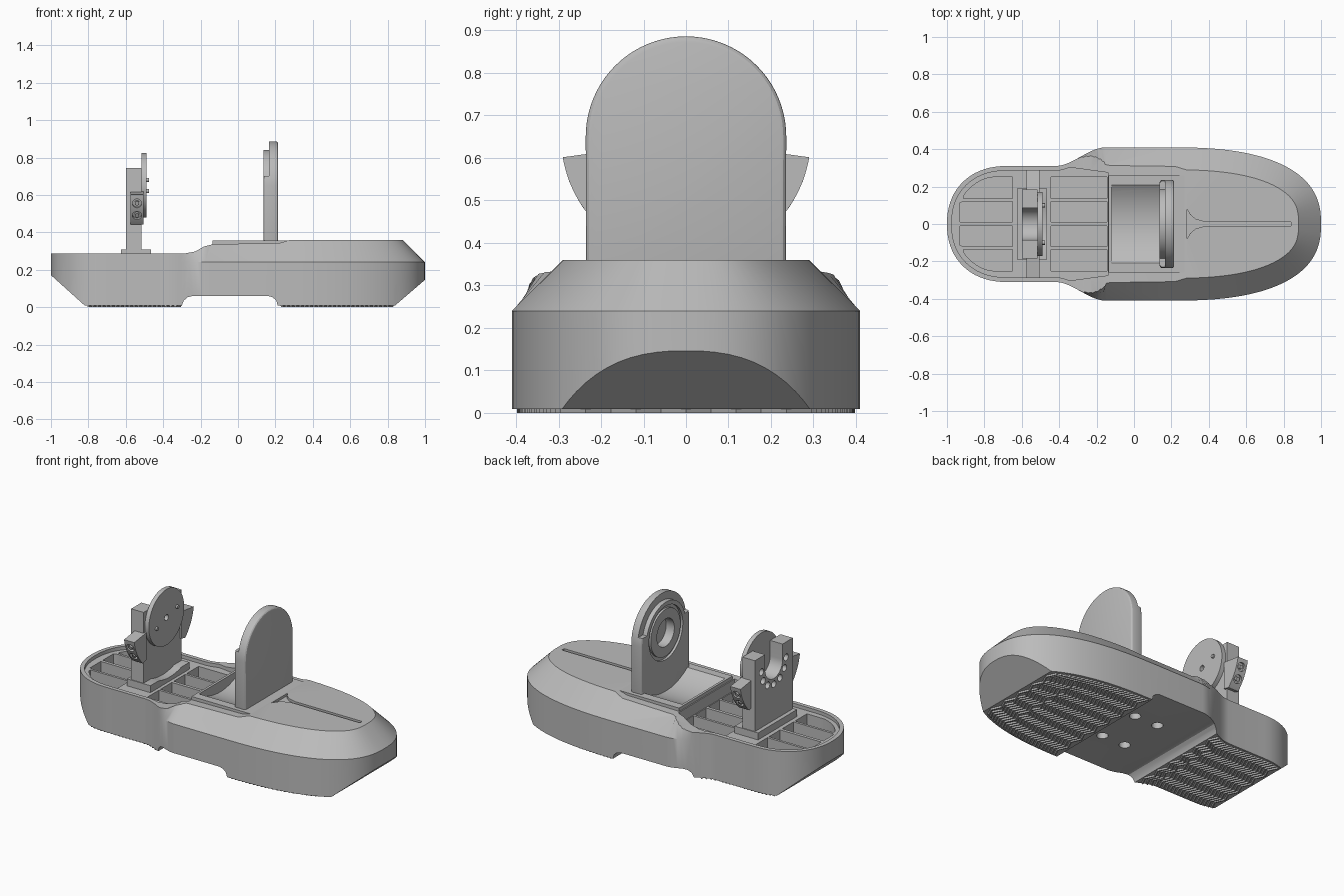
import bpy, bmesh, math
from mathutils import Vector, Matrix

if "Cube" in bpy.data.objects:
    bpy.data.objects.remove(bpy.data.objects["Cube"])

GREY = (0.5, 0.5, 0.5, 1)
mat = bpy.data.materials.new("mid grey")
mat.use_nodes = True
mat.diffuse_color = GREY
mat.node_tree.nodes["Principled BSDF"].inputs["Base Color"].default_value = GREY


def finish(name, bm):
    bmesh.ops.recalc_face_normals(bm, faces=bm.faces)
    me = bpy.data.meshes.new(name)
    bm.to_mesh(me)
    bm.free()
    me.materials.append(mat)
    ob = bpy.data.objects.new(name, me)
    bpy.context.collection.objects.link(ob)
    return ob


def loft(name, rings):
    """Closed solid through rings with equal point counts."""
    bm = bmesh.new()
    vs = [[bm.verts.new(p) for p in r] for r in rings]
    n = len(vs[0])
    for a, b in zip(vs, vs[1:]):
        for i in range(n):
            j = (i + 1) % n
            bm.faces.new((a[i], a[j], b[j], b[i]))
    bm.faces.new(vs[0][::-1])
    bm.faces.new(vs[-1])
    return finish(name, bm)


AXES = {"x": lambda u, v, w: (w, u, v),
        "y": lambda u, v, w: (u, w, v),
        "z": lambda u, v, w: (u, v, w)}


def prism(name, pts, lo, hi, axis):
    f = AXES[axis]
    return loft(name, [[f(u, v, w) for u, v in pts] for w in (lo, hi)])


def box(name, x0, x1, y, z0, z1):
    return prism(name, [(x0, -y), (x1, -y), (x1, y), (x0, y)], z0, z1, "z")


def arc(cu, cv, r, a0, a1, n):
    return [(cu + r * math.cos(math.radians(a0 + (a1 - a0) * i / n)),
             cv + r * math.sin(math.radians(a0 + (a1 - a0) * i / n)))
            for i in range(n + 1)]


def cyl(name, cu, cv, r, lo, hi, axis, n=32):
    return prism(name, arc(cu, cv, r, 0, 360, n)[:-1], lo, hi, axis)


def modify(ob, kind, **settings):
    m = ob.modifiers.new(kind.lower(), kind)
    for k, v in settings.items():
        setattr(m, k, v)
    bpy.context.view_layer.objects.active = ob
    bpy.ops.object.modifier_apply(modifier=m.name)


def boolean(ob, tool, op="DIFFERENCE"):
    modify(ob, "BOOLEAN", object=tool, operation=op, solver="EXACT")
    bpy.data.objects.remove(tool)


def mirror(half):
    """Complete a half outline (y >= 0) around the x axis."""
    return half + [(x, -y) for x, y in reversed(half) if y > 1e-4]


# Plan outline: rounded heel, flared waist, long rounded toe
def corner(cx, rx, ry, p, degs):
    return [(cx + rx * abs(math.cos(math.radians(a))) ** (2 / p),
             ry * abs(math.sin(math.radians(a))) ** (2 / p)) for a in degs]


heel = corner(-0.68, -0.32, 0.31, 2.2, range(0, 91, 5))
waist = [(-0.42 + 0.27 * t / 12, 0.31 + 0.1 * (t / 12) ** 2 * (3 - t / 6)) for t in range(13)]
toe = corner(0.2, 0.8, 0.41, 2.5, range(90, -1, -4))
toe[-1] = (1.0, 0.03)
half = heel + waist + toe + [(1.0, 0.0)]


def inset(amount):
    out = []
    for i, (x, y) in enumerate(half):
        a = half[i - 1] if i else (half[1][0], -half[1][1])
        b = half[i + 1] if i + 1 < len(half) else (a[0], -a[1])
        n = Vector((b[1] - a[1], a[0] - b[0])).normalized()
        d = amount(x)
        out.append((x + n.x * d, max(0.0, y + n.y * d)))
    return out


def width_at(x, line):
    for (x0, y0), (x1, y1) in zip(line, line[1:]):
        if x0 <= x <= x1 and x1 > x0:
            return y0 + (y1 - y0) * (x - x0) / (x1 - x0)
    return 0.0


shoulder = lambda x: 0.12 * min(1, max(0, (x + 0.29) / 0.14))
outer, upper = mirror(half), mirror(inset(shoulder))
body = loft("sole_body", [[(x, y, z) for x, y in ring] for ring, z in
                          ((outer, -0.02), (outer, 0.24), (upper, 0.36), (upper, 0.38))])

# Side profile trims heel, toe, arch recess and stepped top
TREAD = 0.009
profile = [(-0.82, TREAD), (-0.3, TREAD), (-0.29, 0.035), (-0.27, 0.053), (-0.24, 0.06),
           (0.16, 0.06), (0.185, 0.053), (0.205, 0.035), (0.212, TREAD), (0.84, TREAD),
           (1.0, 0.146), (1.01, 0.23), (0.88, 0.36), (0.28, 0.36), (0.22, 0.342),
           (-0.13, 0.337), (-0.18, 0.325), (-0.23, 0.297), (-0.29, 0.286),
           (-1.01, 0.286), (-1.01, 0.18)]
boolean(body, prism("trim", profile, -0.6, 0.6, "y"), "INTERSECT")

# Sunken heel deck with rim, then ribbed pockets
rim = [p for p in inset(lambda x: 0.025) if p[0] < -0.32]
boolean(body, prism("cutter", mirror(rim + [(-0.14, 0.275)]), 0.265, 0.5, "z"))
wall = inset(lambda x: 0.05)


def pocket(x0, x1, y0, y1, side):
    xs = [x0 + (x1 - x0) * i / 16 for i in range(17)]
    top = [(x, min(y1, width_at(x, wall))) for x in xs]
    top = [p for p in top if p[1] > y0 + 0.01]
    pts = [(top[0][0], y0)] + top + [(x1, y0)]
    boolean(body, prism("cutter", [(x, y * side) for x, y in pts], 0.17, 0.4, "z"))


for side in (-1, 1):
    for y0, y1 in ((0.01, 0.12), (0.135, 0.25)):
        pocket(-0.93, -0.65, y0, y1, side)
        pocket(-0.445, -0.145, y0, y1, side)

# Toe groove with flared mouth, screw holes under the arch
flare = [(0.283, 0.08), (0.3, 0.05), (0.33, 0.025), (0.38, 0.011), (0.84, 0.011)]
boolean(body, prism("cutter", mirror(flare), 0.345, 0.4, "z"))
for x in (-0.05, 0.11):
    for y in (-0.14, 0.14):
        boolean(body, cyl("cutter", x, y, 0.032, 0.0, 0.13, "z", 24))

# Herringbone tread
bm = bmesh.new()
for x0, x1 in ((-0.8, -0.31), (0.235, 0.825)):
    count = int((x1 - x0) / 0.024)
    for k in range(count):
        x = x0 + (x1 - x0) * (k + 0.5) / count
        w = width_at(x, half) - 0.012
        n = 2 * round(w / 0.055)
        prev = None
        for i in range(n + 1):
            cx = x + (0.014 if i % 2 else -0.014)
            cx = min(max(cx, x0), x1)
            y = -w + 2 * w * i / n
            ring = [bm.verts.new((cx + dx, y, z)) for dx, z in
                    ((-0.008, TREAD + 0.002), (-0.004, 0), (0.004, 0), (0.008, TREAD + 0.002))]
            if prev:
                for a in range(4):
                    b = (a + 1) % 4
                    bm.faces.new((prev[a], prev[b], ring[b], ring[a]))
            if i in (0, n):
                bm.faces.new(ring)
            prev = ring
tread = finish("tread", bm)

# Cradle platform with trough concentric to the hub axis
HUB = 0.65
platform = box("cradle_platform", -0.135, 0.275, 0.26, 0.2, 0.357)
for ob in (body, platform):
    boolean(ob, cyl("cutter", 0, HUB, 0.36, -0.12, 0.15, "x", 96))

# Tall arched upright with stepped face and recessed bearing ring
arch = [(-0.235, 0.28)] + arc(0, HUB, 0.236, 180, 0, 40) + [(0.235, 0.28)]
upright = prism("upright", arch, 0.137, 0.215, "x")
modify(upright, "BEVEL", width=0.014, segments=3, limit_method="ANGLE", angle_limit=0.8)
step = arc(0, HUB, 0.3, 170, 10, 30) + arc(0, HUB, 0.19, 15.3, 164.7, 30)
boolean(upright, prism("cutter", step, 0.1, 0.165, "x"))
boolean(upright, cyl("cutter", 0, HUB, 0.165, 0.1, 0.152, "x", 48))
boolean(upright, cyl("cutter", 0, HUB, 0.085, 0.1, 0.195, "x", 48))
ring = cyl("bearing_ring", 0, HUB, 0.145, 0.139, 0.16, "x", 48)
boolean(ring, cyl("cutter", 0, HUB, 0.085, 0.1, 0.2, "x", 48))

# Heel pillar on its foot, with open notch and ring of holes
foot = box("pillar_foot", -0.625, -0.465, 0.19, 0.2, 0.308)
boolean(foot, cyl("cutter", 0, HUB, 0.36, -0.52, -0.4, "x", 96))
pillar = box("pillar", -0.6, -0.515, 0.185, 0.25, 0.745)
notch = [(0.085, 0.8), (-0.085, 0.8)] + arc(0, HUB, 0.085, 180, 360, 24)
boolean(pillar, prism("cutter", notch, -0.7, -0.4, "x"))
for a in range(0, -181, -30):
    u, v = 0.12 * math.cos(math.radians(a)), HUB + 0.12 * math.sin(math.radians(a))
    boolean(pillar, cyl("cutter", u, v, 0.021, -0.7, -0.53, "x", 16))
disc = cyl("hub_disc", 0, HUB + 0.002, 0.172, -0.515, -0.488, "x", 64)
boolean(disc, cyl("cutter", 0, HUB, 0.018, -0.7, -0.4, "x", 20))
parts = [body, tread, platform, upright, ring, foot, pillar, disc]
for i, s in enumerate((-1, 1)):
    parts.append(cyl(f"disc_pin_{i}", 0.1 * s, HUB + 0.03 * s, 0.011, -0.5, -0.477, "x", 16))

# Fan-shaped side wings with two sockets each
for name, s in (("front_wing", -1), ("back_wing", 1)):
    fan = [(0.17, 0.618)] + arc(0, HUB, 0.294, -9.5, -45, 14) + [(0.17, 0.45)]
    wing = prism(name, [(s * u, v) for u, v in fan], -0.575, -0.505, "x")
    for a in (-19, -33):
        d = Vector((0, s * math.cos(math.radians(a)), math.sin(math.radians(a))))
        turn = d.to_track_quat("Z", "Y").to_matrix().to_4x4()
        for r, dist in ((0.025, 0.294), (0.012, 0.279)):
            bm = bmesh.new()
            at = Matrix.Translation(Vector((-0.54, 0, HUB)) + d * dist)
            bmesh.ops.create_cone(bm, cap_ends=True, segments=20, radius1=r, radius2=r,
                                  depth=0.03, matrix=at @ turn)
            peg = finish(name + "_peg", bm)
            if r > 0.02:
                boolean(wing, peg)
            else:
                parts.append(peg)
    parts.append(wing)

# Smooth curved faces, keep edges sharp
bpy.ops.object.select_all(action="DESELECT")
for ob in parts:
    ob.select_set(True)
bpy.context.view_layer.objects.active = body
bpy.ops.object.shade_smooth_by_angle(angle=math.radians(28))
